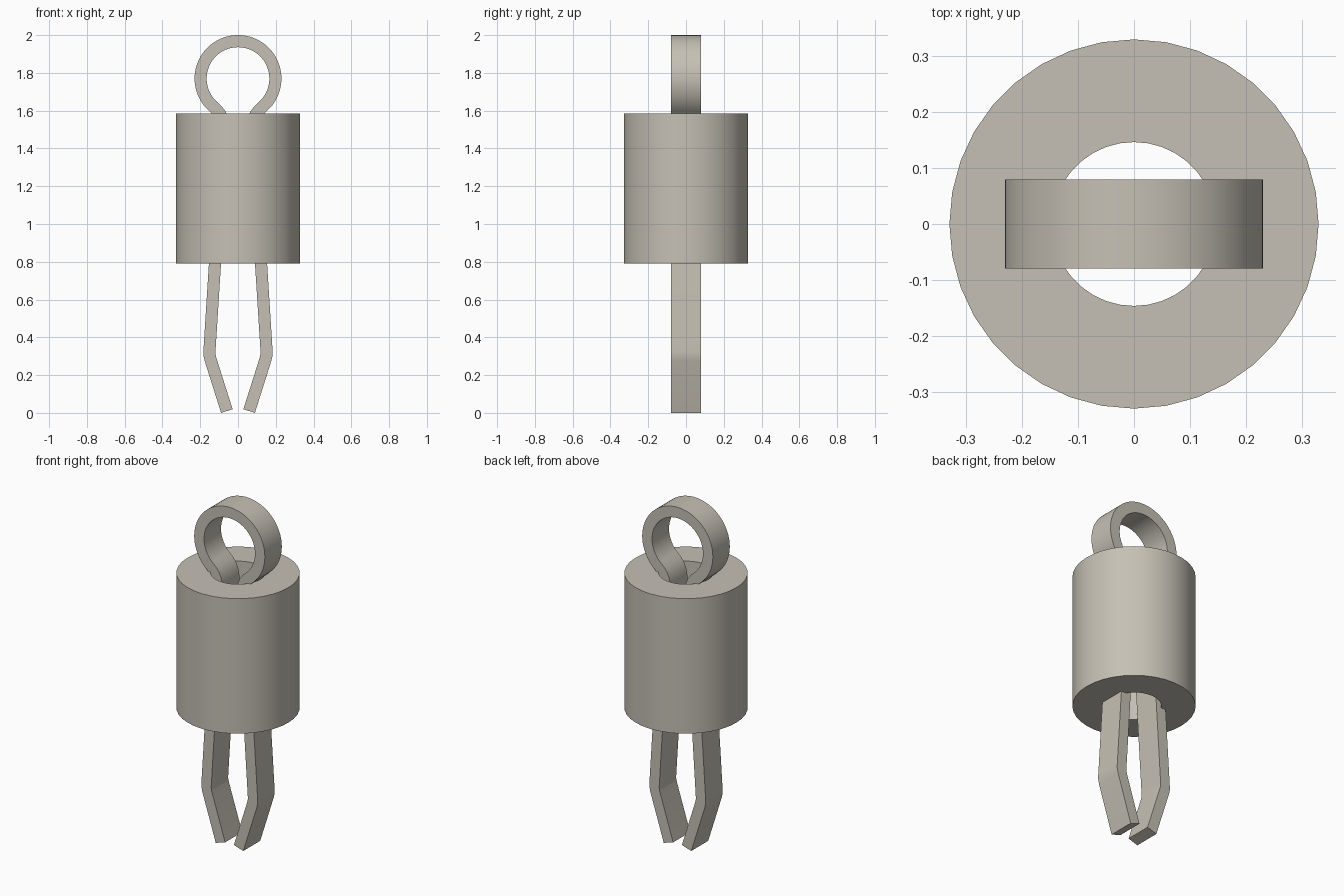
import bpy, bmesh, math
from mathutils import Vector

cube = bpy.data.objects.get("Cube")
if cube:
    bpy.data.objects.remove(cube, do_unlink=True)

# Single warm grey material
metal = bpy.data.materials.new("warm_grey_metal")
metal.use_nodes = True
colour = (0.56, 0.53, 0.46, 1.0)
metal.diffuse_color = colour
metal.node_tree.nodes["Principled BSDF"].inputs["Base Color"].default_value = colour


def finish(name, bm):
    """Turn a bmesh into a smooth-shaded object with sharp edges kept."""
    bmesh.ops.remove_doubles(bm, verts=bm.verts, dist=1e-5)
    bmesh.ops.recalc_face_normals(bm, faces=bm.faces)
    mesh = bpy.data.meshes.new(name)
    bm.to_mesh(mesh)
    bm.free()
    mesh.materials.append(metal)
    obj = bpy.data.objects.new(name, mesh)
    bpy.context.collection.objects.link(obj)
    bpy.ops.object.select_all(action='DESELECT')
    obj.select_set(True)
    bpy.context.view_layer.objects.active = obj
    bpy.ops.object.shade_smooth_by_angle(angle=math.radians(30))
    return obj


# Sleeve: rectangular section spun into a thick tube
R_OUT, R_IN, Z_LOW, Z_HIGH = 0.329, 0.146, 0.79, 1.585
bm = bmesh.new()
section = [bm.verts.new((r, 0, z)) for r, z in
           ((R_IN, Z_LOW), (R_OUT, Z_LOW), (R_OUT, Z_HIGH), (R_IN, Z_HIGH))]
edges = [bm.edges.new((section[i], section[(i + 1) % 4])) for i in range(4)]
bmesh.ops.spin(bm, geom=section + edges, cent=(0, 0, 0), axis=(0, 0, 1),
               angle=math.tau, steps=36, use_merge=True)
finish("sleeve", bm)

# Split pin: centre line of one half, from leg tip up to the top of the eye
HALF_THICK, HALF_DEPTH = 0.032, 0.079
EYE_Z, EYE_R = 1.77, 0.198
path = [Vector(p) for p in (
    (0.059, 0.0097), (0.146, 0.285), (0.151, 0.308), (0.151, 0.33),
    (0.122, 0.79), (0.079, 1.48), (0.078, 1.52), (0.083, 1.553),
    (0.095, 1.582), (0.112, 1.604))]
STEPS = 28
START = math.radians(42)
for i in range(STEPS + 1):
    a = START + (math.pi - START) * i / STEPS
    path.append(Vector((EYE_R * math.sin(a), EYE_Z - EYE_R * math.cos(a))))
path += [Vector((-p.x, p.y)) for p in reversed(path[:-1])]

# Offset the centre line to both sides with mitred corners
bm = bmesh.new()
pairs = []
for i, p in enumerate(path):
    before = (p - path[i - 1]).normalized() if i else None
    after = (path[i + 1] - p).normalized() if i < len(path) - 1 else None
    before, after = before or after, after or before
    tangent = (before + after).normalized()
    side = Vector((tangent.y, -tangent.x)) * HALF_THICK / tangent.dot(after)
    pairs.append([bm.verts.new((q.x, -HALF_DEPTH, q.y)) for q in (p + side, p - side)])
faces = [bm.faces.new((a[0], a[1], b[1], b[0])) for a, b in zip(pairs, pairs[1:])]

# Give the strip its depth
result = bmesh.ops.extrude_face_region(bm, geom=faces, use_keep_orig=True)
moved = [v for v in result["geom"] if isinstance(v, bmesh.types.BMVert)]
bmesh.ops.translate(bm, verts=moved, vec=(0, 2 * HALF_DEPTH, 0))
finish("split_pin", bm)
